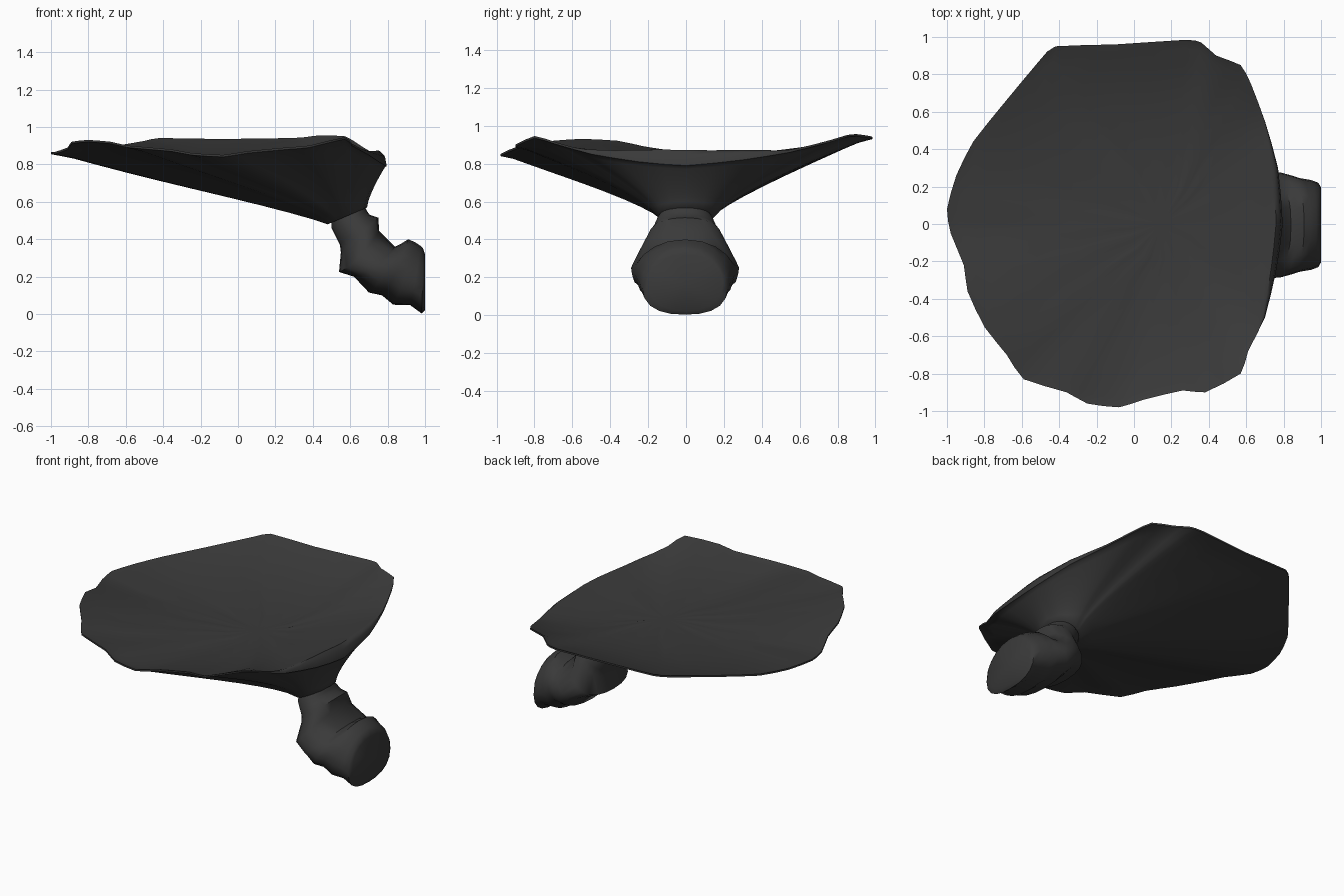
import bpy, bmesh, math, random
from mathutils import Vector

if "Cube" in bpy.data.objects:
    bpy.data.objects.remove(bpy.data.objects["Cube"])

random.seed(4)

mat = bpy.data.materials.new("dark_grey")
mat.diffuse_color = (0.042, 0.042, 0.042, 1)
mat.use_nodes = True
mat.node_tree.nodes["Principled BSDF"].inputs["Base Color"].default_value = mat.diffuse_color


def finish(name, bm, angle):
    bmesh.ops.recalc_face_normals(bm, faces=bm.faces[:])
    me = bpy.data.meshes.new(name)
    bm.to_mesh(me)
    bm.free()
    ob = bpy.data.objects.new(name, me)
    bpy.context.collection.objects.link(ob)
    me.materials.append(mat)
    bpy.ops.object.select_all(action='DESELECT')
    ob.select_set(True)
    bpy.context.view_layer.objects.active = ob
    bpy.ops.object.shade_smooth_by_angle(angle=math.radians(angle))
    return ob


def loft(name, rings, angle):
    """Skin a list of closed rings and cap both ends."""
    bm = bmesh.new()
    loops = [[bm.verts.new(p) for p in r] for r in rings]
    for a, b in zip(loops, loops[1:]):
        n = len(a)
        for i in range(n):
            j = (i + 1) % n
            bm.faces.new((a[i], a[j], b[j], b[i]))
    for end in (loops[0], loops[-1]):
        bmesh.ops.poke(bm, faces=[bm.faces.new(end)])
    return finish(name, bm, angle)


# Cap rim: wavy outline with heights
rim = [(.795, 0, .80), (.77, .3, .83), (.70, .55, .87), (.625, .75, .92),
       (.57, .85, .95), (.44, .90, .955), (.36, .97, .945), (.28, .985, .94),
       (-.1, .96, .935), (-.42, .95, .94), (-.5, .88, .925), (-.7, .64, .89),
       (-.86, .44, .865), (-.95, .26, .86), (-1, .08, .865), (-.98, -.05, .865),
       (-.91, -.22, .89), (-.89, -.36, .92), (-.8, -.55, .93), (-.68, -.70, .92),
       (-.59, -.83, .90), (-.36, -.9, .88), (-.25, -.96, .86), (-.08, -.98, .85),
       (.05, -.94, .87), (.26, -.89, .89), (.38, -.9, .90), (.57, -.8, .945),
       (.61, -.68, .91), (.7, -.5, .86), (.76, -.25, .82)]
rim = [Vector(p) for p in rim]

# One extra point per rim span for a smooth edge
fine = []
n = len(rim)
for i in range(n):
    p0, p1, p2, p3 = (rim[(i + k) % n] for k in (-1, 0, 1, 2))
    fine += [p1, (p1 + p2) * .53125 - (p0 + p3) * .03125]


# Underside flares from the neck to the rim
def under(p, t):
    a = math.atan2(p.y, p.x - .58)
    neck = Vector((.585 + .105 * math.cos(a), .15 * math.sin(a), .525 + .045 * math.cos(a)))
    left = max(0, -math.cos(a))
    q = neck.lerp(p, t)
    q.z = neck.z + (p.z - neck.z) * t ** (.72 + .2 * left ** 2)
    q.z -= .02 * left * math.sin(math.pi * t) * t
    return q


# Near the stem the rim rolls over, up and inward
def lip(p, k=1):
    lift = max(0, .875 - p.z) * k if p.x > .5 else 0
    return Vector((p.x - .4 * lift * k, p.y * (1 - .3 * lift * k), p.z + lift))


# Upper skin is a dish, deepest towards the stem side
def upper(p, t):
    e = lip(p)
    q = Vector((.2, 0, .80)).lerp(e, t)
    q.z = .80 + (e.z - .80) * t ** 2.6 + random.uniform(-.003, .003)
    return q


steps = [0, .06, .14, .24, .36, .48, .6, .72, .83, .92]
rings = [[under(p, t) for p in fine] for t in steps]
rings.append([p + Vector((0, 0, -.01)) for p in fine])
rings.append([lip(p, .55) + Vector((0, 0, .001)) for p in fine])
rings += [[upper(p, t) for p in fine] for t in (.99, .95, .88, .78, .65, .45, .2)]
loft("cap", rings, 60)

# Stem sections: lower edge (x, z), upper edge (x, z), half width
sections = [(.50, .50, .68, .57, .13), (.50, .46, .69, .55, .15),
            (.545, .37, .705, .53, .17), (.55, .33, .75, .515, .19),
            (.54, .225, .755, .445, .25), (.62, .20, .84, .36, .285),
            (.70, .115, .87, .375, .28), (.77, .10, .91, .40, .265),
            (.83, .05, .945, .385, .25), (.92, .048, .975, .365, .24),
            (.982, .003, .99, .35, .225), (1, .02, 1, .32, .20)]
stem = []
for ax, az, bx, bz, w in sections:
    ring = []
    for i in range(20):
        a = 2 * math.pi * i / 20
        c, s = (math.copysign(abs(v) ** .93, v) for v in (math.cos(a), math.sin(a)))
        sag = .03 * s * s * (w > .2)
        ring.append(Vector(((ax + bx) / 2 + (bx - ax) / 2 * c, w * s - .005,
                            (az + bz) / 2 + (bz - az) / 2 * c - sag)))
    stem.append(ring)
loft("stem", stem, 50)
